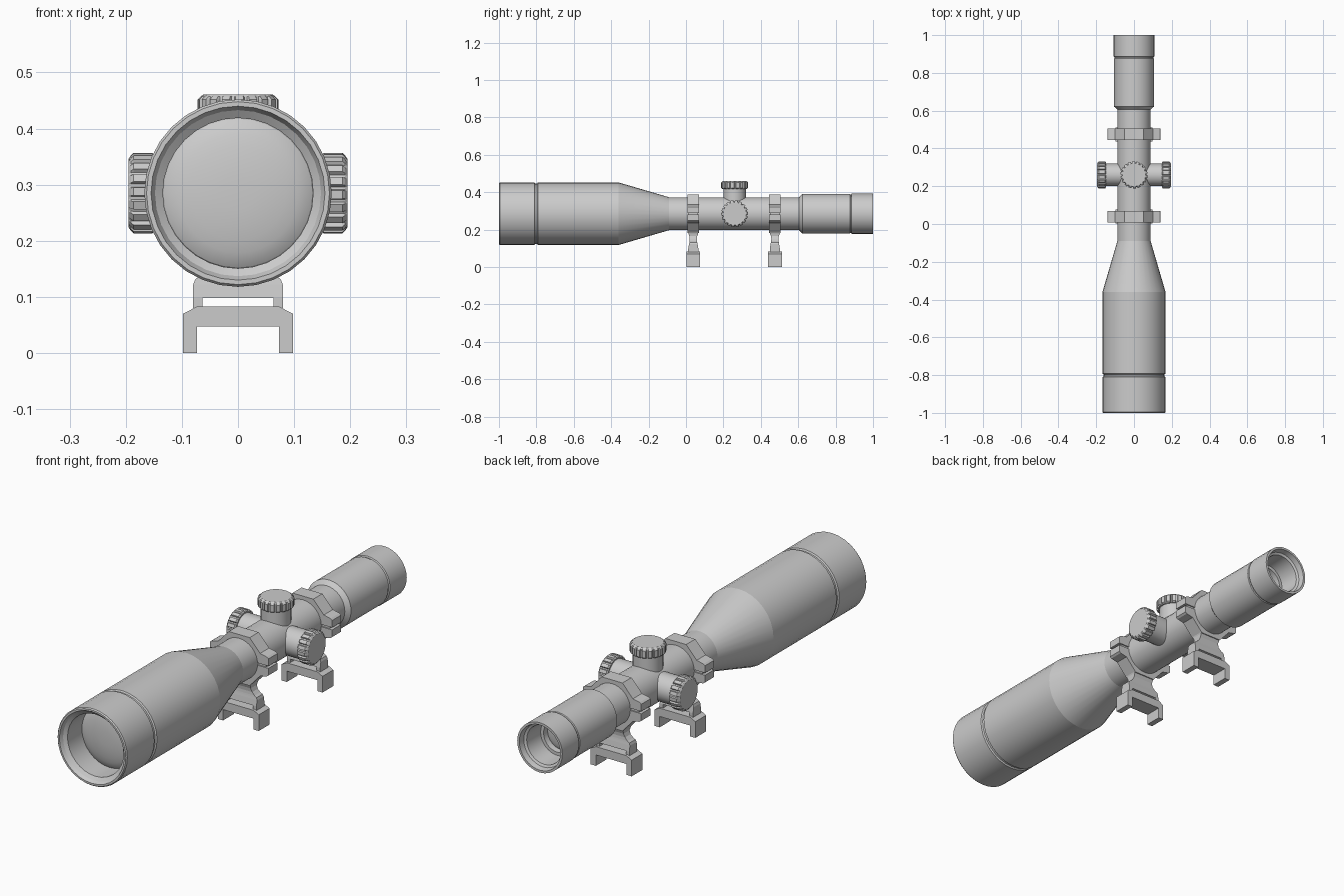
import bpy, bmesh
from math import sin, cos, pi, radians, sqrt
from mathutils import Matrix, Vector

if "Cube" in bpy.data.objects:
    bpy.data.objects.remove(bpy.data.objects["Cube"])

AXIS = 0.285          # height of the optical axis
TURRET_Y = 0.26
RINGS = (0.039, 0.475)


def finish(name, bm, smooth=True):
    bmesh.ops.remove_doubles(bm, verts=bm.verts, dist=1e-5)
    bmesh.ops.recalc_face_normals(bm, faces=bm.faces)
    me = bpy.data.meshes.new(name)
    bm.to_mesh(me)
    bm.free()
    ob = bpy.data.objects.new(name, me)
    bpy.context.collection.objects.link(ob)
    if smooth:
        bpy.ops.object.select_all(action='DESELECT')
        ob.select_set(True)
        bpy.context.view_layer.objects.active = ob
        bpy.ops.object.shade_smooth_by_angle(angle=radians(14))
    return ob


def loft(bm, rows, mat=Matrix(), caps=True):
    """Skin a list of closed point loops."""
    loops = [[bm.verts.new(mat @ Vector(p)) for p in row] for row in rows]
    n = len(loops[0])
    for a, b in zip(loops, loops[1:]):
        for i in range(n):
            j = (i + 1) % n
            bm.faces.new((a[i], a[j], b[j], b[i]))
    if caps:
        bm.faces.new(loops[0])
        bm.faces.new(loops[-1])


def circle(r, h, n=32):
    return [(r * cos(2 * pi * i / n), r * sin(2 * pi * i / n), h) for i in range(n)]


def revolve(name, profile):
    """Turn (y, radius) points around the optical axis."""
    bm = bmesh.new()
    mat = Matrix.Translation((0, 0, AXIS)) @ Matrix.Rotation(-pi / 2, 4, 'X')
    loft(bm, [circle(r, y) for y, r in profile], mat)
    return finish(name, bm)


def prism(name, outline, y0, y1):
    """Extrude an (x, z) outline along y."""
    bm = bmesh.new()
    loft(bm, [[(x, y, z) for x, z in outline] for y in (y0, y1)])
    return finish(name, bm, False)


def mirrored(half):
    return half + [(-x, z) for x, z in reversed(half)]


# Main tube with both bells, open sockets at each end
revolve("scope_body", [
    (-0.87, 0.134), (-0.975, 0.134), (-0.985, 0.148), (-1.0, 0.155),
    (-1.0, 0.163), (-0.995, 0.167), (-0.81, 0.167), (-0.806, 0.161),
    (-0.796, 0.161), (-0.792, 0.167), (-0.36, 0.167), (-0.09, 0.088),
    (0.605, 0.088), (0.622, 0.106), (0.876, 0.106), (0.879, 0.103),
    (0.883, 0.103), (0.886, 0.108), (1.0, 0.108), (1.0, 0.098),
    (0.975, 0.094), (0.97, 0.084), (0.88, 0.08), (0.88, 0.066), (0.85, 0.064)])


# Domed lenses
def lens(name, edge, radius, bulge):
    profile = [(edge + bulge * sin(a), radius * cos(a))
               for a in (k * pi / 14 for k in range(7))]
    revolve(name, profile)


lens("front_lens", -0.872, 0.136, -0.03)
lens("eye_lens", 0.852, 0.066, 0.012)


# Adjustment turrets: neck plus ribbed cap
def gear(r_out, r_in, h, teeth=18):
    pts = []
    for t in range(teeth):
        for f, r in ((0.0, r_in), (0.22, r_in), (0.32, r_out), (0.9, r_out)):
            a = 2 * pi * (t + f) / teeth
            pts.append((r * cos(a), r * sin(a), h))
    return pts


def turret(name, mat, cap_base, cap_top):
    bm = bmesh.new()
    loft(bm, [circle(0.06, 0.04), circle(0.06, cap_base + 0.002)], mat)
    finish(name + "_neck", bm)
    bm = bmesh.new()
    loft(bm, [gear(0.066, 0.064, cap_base),
              gear(0.072, 0.065, cap_base + 0.005),
              gear(0.072, 0.065, cap_top - 0.009),
              gear(0.067, 0.064, cap_top - 0.004),
              gear(0.061, 0.061, cap_top)], mat)
    finish(name + "_cap", bm, False)


hub = Matrix.Translation((0, TURRET_Y, AXIS))
turret("top_turret", hub, 0.133, 0.176)
turret("right_turret", hub @ Matrix.Rotation(pi / 2, 4, 'Y'), 0.148, 0.195)
turret("left_turret", hub @ Matrix.Rotation(-pi / 2, 4, 'Y'), 0.148, 0.195)

# Mounts: split clamp ring, waisted stem and rail foot
for label, y in zip(("front", "rear"), RINGS):
    for part, s in (("upper", 1), ("lower", -1)):
        outer = [(0.14, 0.005), (0.14, 0.036), (0.132, 0.042),
                 (0.1, 0.049), (0.05, 0.104)]
        bore = [(-0.087 * cos(k * pi / 16), max(0.005, 0.087 * sin(k * pi / 16)))
                for k in range(17)]
        outline = [(x, AXIS + s * z) for x, z in mirrored(outer) + bore]
        prism(f"{label}_ring_{part}", outline, y - 0.031, y + 0.031)
    prism(f"{label}_ring_gasket",
          [(-0.125, AXIS - 0.006), (0.125, AXIS - 0.006),
           (0.125, AXIS + 0.006), (-0.125, AXIS + 0.006)], y - 0.026, y + 0.026)

    # Stem narrows to a waist, then flares into the ring
    bm = bmesh.new()
    rows = [(0.098, 0.08, 0.027), (0.122, 0.08, 0.023), (0.132, 0.076, 0.021),
            (0.138, 0.066, 0.02), (0.15, 0.054, 0.019), (0.165, 0.048, 0.021),
            (0.178, 0.05, 0.026), (0.19, 0.055, 0.028)]
    loft(bm, [[(-hx, y - hy, z), (hx, y - hy, z), (hx, y + hy, z), (-hx, y + hy, z)]
              for z, hx, hy in rows])
    finish(f"{label}_stem", bm, False)
    for side, s in (("right", 1), ("left", -1)):
        prism(f"{label}_stem_leg_{side}",
              [(s * 0.063, 0.08), (s * 0.08, 0.08), (s * 0.08, 0.098), (s * 0.063, 0.098)],
              y - 0.027, y + 0.027)

    prism(f"{label}_rail_foot", mirrored(
        [(0.073, 0.083), (0.098, 0.07), (0.098, 0.0), (0.073, 0.0), (0.073, 0.047)]),
        y - 0.037, y + 0.037)
